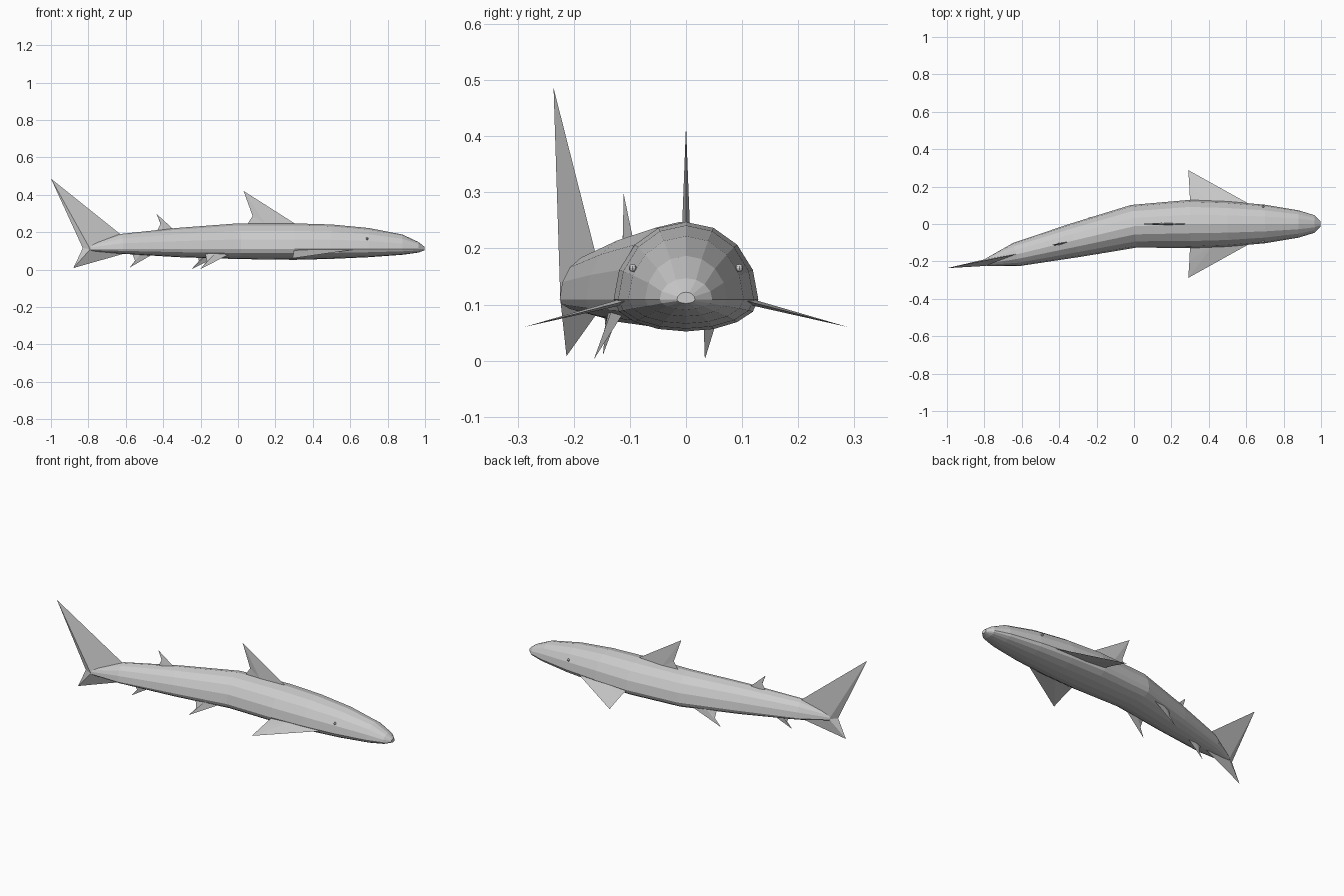
import bpy, bmesh, math
from mathutils import Vector

if "Cube" in bpy.data.objects:
    bpy.data.objects.remove(bpy.data.objects["Cube"])

SIDES = 16


def make_object(name, verts, faces):
    mesh = bpy.data.meshes.new(name)
    mesh.from_pydata([tuple(v) for v in verts], [], faces)
    bm = bmesh.new()
    bm.from_mesh(mesh)
    bmesh.ops.recalc_face_normals(bm, faces=bm.faces)
    bm.to_mesh(mesh)
    bm.free()
    obj = bpy.data.objects.new(name, mesh)
    bpy.context.collection.objects.link(obj)
    return obj


def fin(name, lead, tip, mid, base, side, thick):
    """Blade with a thin outline, thickened by a ridge point on each side of its root."""
    pts = [Vector(p) for p in (lead, tip, mid, base)]
    root = pts[0].lerp(pts[3], 0.6)
    n = Vector(side).normalized() * thick
    verts = pts + [root + n, root - n]
    faces = [(i, (i + 1) % 4, k) for k in (4, 5) for i in range(4)]
    return make_object(name, verts, faces)


# Body: rings across a curved spine (x, y, half width, top z, bottom z)
stations = [
    (0.997, 0, 0.016, 0.122, 0.102),
    (0.965, 0, 0.047, 0.147, 0.091),
    (0.88, 0, 0.073, 0.187, 0.079),
    (0.70, 0, 0.103, 0.222, 0.066),
    (0.50, 0, 0.121, 0.241, 0.057),
    (0.30, 0, 0.129, 0.247, 0.052),
    (0.00, -0.012, 0.115, 0.247, 0.056),
    (-0.32, -0.088, 0.092, 0.223, 0.066),
    (-0.63, -0.163, 0.064, 0.190, 0.085),
    (-0.79, -0.205, 0.020, 0.135, 0.098),
]
WIDE_Z = 0.109
verts, faces = [], []
for i, (x, y, hw, top, bot) in enumerate(stations):
    a, b = stations[max(i - 1, 0)], stations[min(i + 1, len(stations) - 1)]
    t = Vector((a[0] - b[0], a[1] - b[1])).normalized()
    for k in range(SIDES):
        ang = 2 * math.pi * k / SIDES
        s, c = math.sin(ang), math.cos(ang)
        z = WIDE_Z + s * ((top - WIDE_Z) if s > 0 else (WIDE_Z - bot))
        verts.append((x - t.y * hw * c, y + t.x * hw * c, z))
for i in range(len(stations) - 1):
    for k in range(SIDES):
        j = (k + 1) % SIDES
        faces.append((i * SIDES + k, i * SIDES + j, (i + 1) * SIDES + j, (i + 1) * SIDES + k))
faces.append(tuple(range(SIDES)))
faces.append(tuple(range((len(stations) - 1) * SIDES, len(stations) * SIDES)))
make_object("body", verts, faces)


# Tail lobes: wedges from the body end to a point
def tail_lobe(name, front, tip):
    v = [front, (-0.79, -0.224, 0.109), (-0.83, -0.213, 0.115), (-0.79, -0.187, 0.109), tip]
    f = [(0, 1, 4), (1, 2, 4), (2, 3, 4), (3, 0, 4), (0, 3, 2, 1)]
    make_object(name, v, f)


tail_lobe("tail_upper_lobe", (-0.63, -0.161, 0.190), (-1.0, -0.236, 0.486))
tail_lobe("tail_lower_lobe", (-0.61, -0.158, 0.085), (-0.88, -0.213, 0.008))

# Fins on the centre line
fin("dorsal_fin", (0.31, 0, 0.242), (0.03, 0, 0.42), (0.078, 0, 0.286), (0.045, 0, 0.235),
    (0, 1, 0), 0.007)
fin("rear_dorsal_fin", (-0.345, -0.094, 0.215), (-0.435, -0.111, 0.297),
    (-0.412, -0.109, 0.25), (-0.435, -0.116, 0.20), (-0.24, 0.97, 0), 0.006)
fin("anal_fin", (-0.45, -0.12, 0.085), (-0.58, -0.148, 0.01), (-0.55, -0.142, 0.046),
    (-0.565, -0.146, 0.085), (-0.24, 0.97, 0), 0.006)

# Paired fins and eyes
for s, label in ((1, "left"), (-1, "right")):
    fin("pectoral_fin_" + label, (0.62, s * 0.105, 0.107), (0.29, s * 0.288, 0.06),
        (0.296, s * 0.20, 0.084), (0.30, s * 0.11, 0.106), (0, 0, 1), 0.006)

    def off(x, d, z):
        # point at sideways distance d from the bent spine
        return (x - 0.23 * d * s, -0.012 + 0.237 * x + 0.97 * d * s, z)

    fin("pelvic_fin_" + label, off(-0.06, 0.088, 0.085), off(-0.225, 0.102, 0.002),
        off(-0.188, 0.094, 0.045), off(-0.195, 0.082, 0.09), (-0.2, 0.97, 0.2 * s), 0.006)

    bpy.ops.mesh.primitive_uv_sphere_add(segments=8, ring_count=6, radius=0.007,
                                         location=(0.69, s * 0.095, 0.165))
    bpy.context.object.name = "eye_" + label
